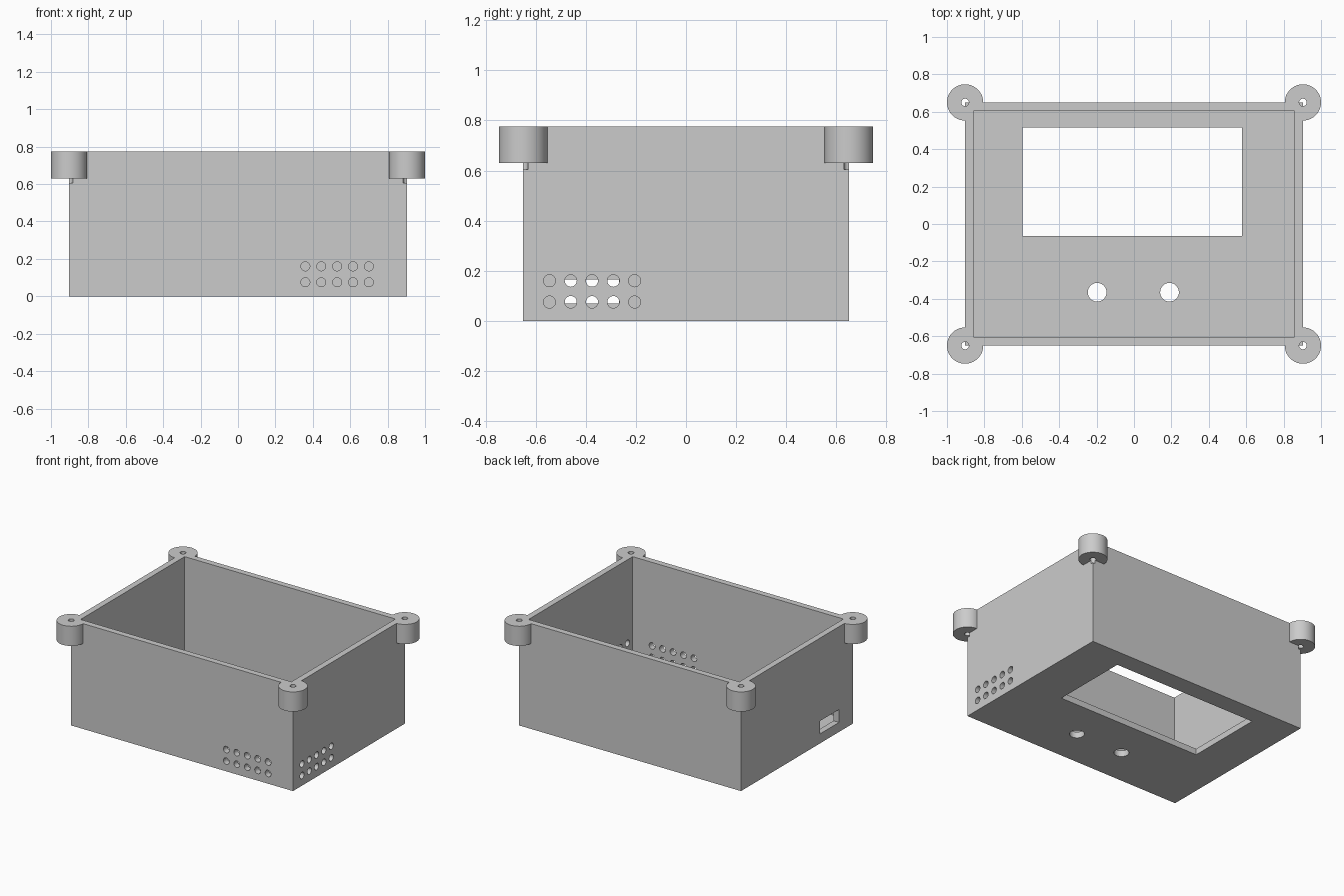
import bpy
import math

W, D, H = 0.903, 0.65, 0.775      # half width, half depth, height
WALL = 0.045

cube = bpy.data.objects.get("Cube")
if cube:
    bpy.data.objects.remove(cube, do_unlink=True)

grey = bpy.data.materials.new("light grey plastic")
grey.use_nodes = True
colour = (0.6, 0.6, 0.6, 1)
grey.diffuse_color = colour
grey.node_tree.nodes["Principled BSDF"].inputs["Base Color"].default_value = colour


def box(name, low, high):
    centre = [(a + b) / 2 for a, b in zip(low, high)]
    bpy.ops.mesh.primitive_cube_add(size=1, location=centre)
    ob = bpy.context.object
    ob.name = name
    ob.scale = [b - a for a, b in zip(low, high)]
    bpy.ops.object.transform_apply(location=True, rotation=True, scale=True)
    ob.data.materials.append(grey)
    return ob


def cylinder(name, centre, radius, length, axis="z", sides=32):
    turn = {"x": (0, math.pi / 2, 0), "y": (math.pi / 2, 0, 0), "z": (0, 0, 0)}
    bpy.ops.mesh.primitive_cylinder_add(vertices=sides, radius=radius, depth=length,
                                        location=centre, rotation=turn[axis])
    ob = bpy.context.object
    ob.name = name
    bpy.ops.object.transform_apply(location=True, rotation=True, scale=True)
    ob.data.materials.append(grey)
    return ob


def combine(body, tool, operation):
    bpy.context.view_layer.objects.active = body
    mod = body.modifiers.new(tool.name, "BOOLEAN")
    mod.operation = operation
    mod.solver = "EXACT"
    mod.object = tool
    bpy.ops.object.modifier_apply(modifier=mod.name)
    bpy.data.objects.remove(tool, do_unlink=True)


# Outer block with a round screw boss on each top corner
body = box("enclosure_body", (-W, -D, 0), (W, D, H))
corners = [(sx * W, sy * D) for sx in (-1, 1) for sy in (-1, 1)]
for x, y in corners:
    combine(body, cylinder("screw_boss", (x, y, H - 0.0725), 0.097, 0.145, sides=64), "UNION")

# Open interior
combine(body, box("cavity", (WALL - W, WALL - D, WALL), (W - WALL, D - WALL, H + 0.2)), "DIFFERENCE")

# Screw holes, reaching a little below the bosses
for x, y in corners:
    combine(body, cylinder("screw_hole", (x, y, 0.755), 0.02, 0.3), "DIFFERENCE")

# Display window and two round button holes in the floor
combine(body, box("display_window", (-0.595, -0.065, -0.1), (0.577, 0.515, 0.1)), "DIFFERENCE")
for x in (-0.197, 0.19):
    combine(body, cylinder("button_hole", (x, -0.365, 0), 0.05, 0.2, sides=48), "DIFFERENCE")

# Vent holes in the front wall and the +x wall
for row in range(2):
    for col in range(5):
        z = 0.075 + row * 0.085
        step = col * 0.085
        combine(body, cylinder("front_vent", (0.36 + step, -D, z), 0.024, 0.2, "y"), "DIFFERENCE")
        combine(body, cylinder("side_vent", (W, -0.545 + step, z), 0.024, 0.2, "x"), "DIFFERENCE")

# Cable slot in the -x wall
combine(body, box("cable_slot", (-W - 0.1, -0.49, 0.07), (-W + 0.1, -0.267, 0.165)), "DIFFERENCE")

# Smooth round walls, crisp edges
bpy.ops.object.select_all(action="DESELECT")
body.select_set(True)
bpy.context.view_layer.objects.active = body
bpy.ops.object.shade_smooth_by_angle(angle=math.radians(30))
